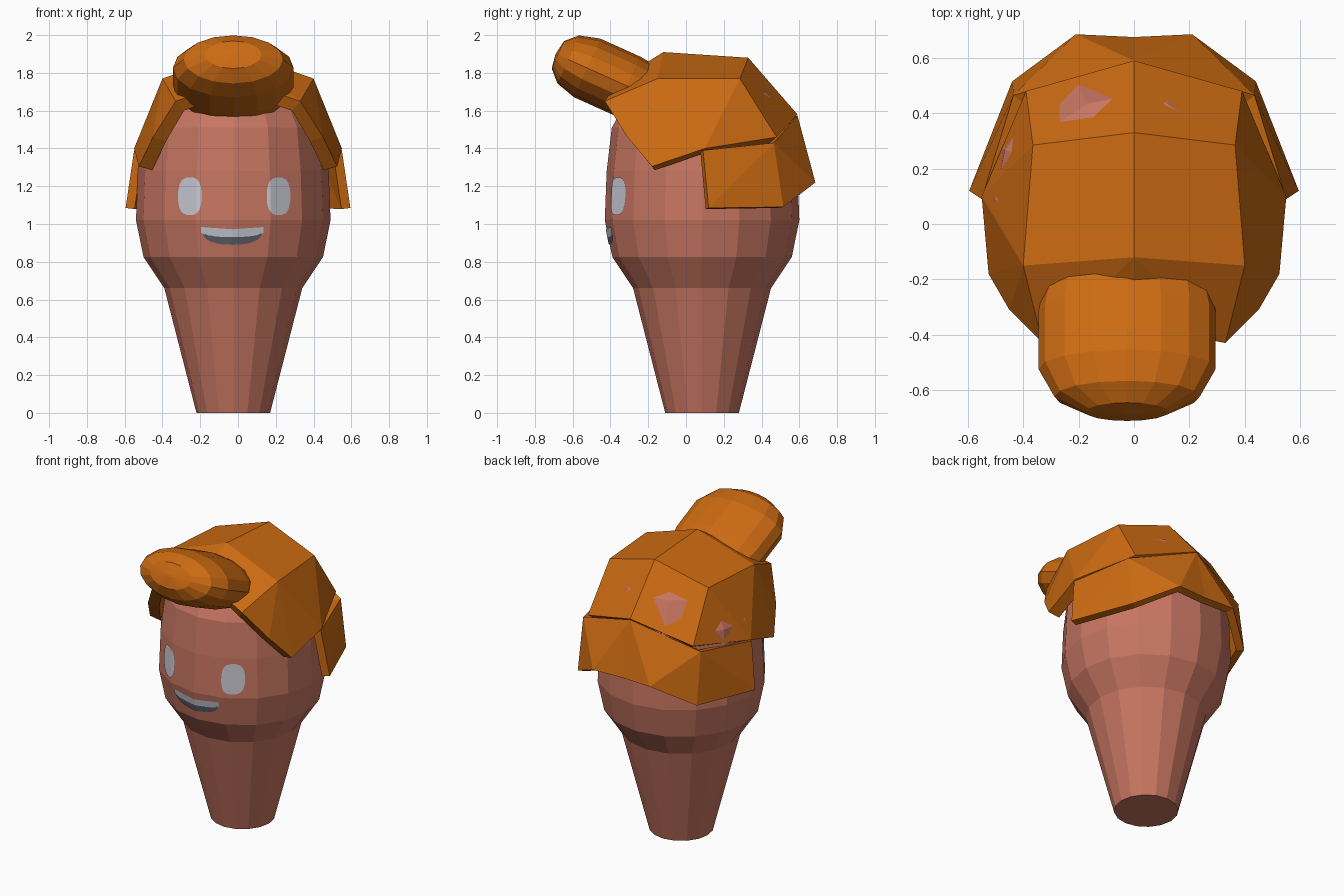
import bpy, bmesh
from math import cos, sin, pi
from mathutils import Vector
from mathutils.bvhtree import BVHTree

cube = bpy.data.objects.get("Cube")
if cube:
    bpy.data.objects.remove(cube)


def material(name, color):
    m = bpy.data.materials.new(name)
    m.use_nodes = True
    m.diffuse_color = (*color, 1)
    m.node_tree.nodes["Principled BSDF"].inputs["Base Color"].default_value = (*color, 1)
    return m


skin = material("terracotta skin", (0.57, 0.18, 0.12))
orange = material("orange hair", (0.6, 0.145, 0.006))
white = material("pale grey", (0.58, 0.58, 0.65))
dark = material("dark grey", (0.1, 0.11, 0.13))


def build(name, verts, faces, mat, fix_normals=True):
    mesh = bpy.data.meshes.new(name)
    mesh.from_pydata(verts, [], faces)
    if fix_normals:
        bm = bmesh.new()
        bm.from_mesh(mesh)
        bmesh.ops.recalc_face_normals(bm, faces=bm.faces)
        bm.to_mesh(mesh)
        bm.free()
    mesh.materials.append(mat)
    obj = bpy.data.objects.new(name, mesh)
    bpy.context.collection.objects.link(obj)
    return obj


def loft(name, profile, origin, u, v, axis, mat, sides=16):
    """Rings of (radius, distance) around an axis, closed at both ends."""
    u, v, axis, origin = map(Vector, (u, v, axis, origin))
    verts = [origin + axis * d + (u * cos(2 * pi * i / sides) + v * sin(2 * pi * i / sides)) * r
             for r, d in profile for i in range(sides)]
    faces = [list(range(sides)), list(range(len(verts) - sides, len(verts)))]
    for k in range(len(profile) - 1):
        for i in range(sides):
            j = (i + 1) % sides
            a, b = k * sides, (k + 1) * sides
            faces.append((a + i, a + j, b + j, b + i))
    return build(name, verts, faces, mat)


# Head and tapering neck
body = loft("head_and_neck",
            [(0.195, 0), (0.365, 0.66), (0.475, 0.825), (0.515, 1.02), (0.505, 1.28),
             (0.478, 1.51), (0.378, 1.69), (0.2, 1.8), (0.05, 1.83)],
            (-0.025, 0.085, 0), (1, 0, 0), (0, 1, 0), (0, 0, 1), skin)

# Forward-tilted hair roll
loft("hair_roll",
     [(0.8, 0.85), (0.95, 0.92), (1, 1.0), (1, 1.23), (0.82, 1.34), (0.47, 1.4), (0.05, 1.412)],
     (-0.025, 0.596, 1.322), (0.32, 0, 0), (0, 0.07, 0.155), (0, -0.91, 0.41), orange)


# Hair shells, modelled as one half and mirrored
def hair_shell(name, points, faces, thickness):
    keys = list(points)
    obj = build(name, list(points.values()),
                [[keys.index(k) for k in f] for f in faces.split()], orange)
    mirror = obj.modifiers.new("mirror", "MIRROR")
    mirror.use_clip = True
    solid = obj.modifiers.new("thickness", "SOLIDIFY")
    solid.thickness = thickness
    solid.offset = -1


hair_shell("hair_cap", {
    "A": (0, -0.12, 1.91), "B": (0, 0.33, 1.88), "C": (0, 0.59, 1.58),
    "D": (0.4, -0.15, 1.77), "E": (0.365, 0.285, 1.77), "F": (0.39, 0.48, 1.46),
    "G": (0.55, 0.1, 1.4), "H": (0.525, -0.18, 1.305),
    "J": (0.45, -0.31, 1.46), "I": (0.33, -0.43, 1.65), "K": (0, -0.36, 1.76),
}, "ABED BCFE EFG DEG DGH DHJ DJI ADI AIK", 0.075)

hair_shell("back_hair", {
    "C": (0, 0.59, 1.575), "F": (0.435, 0.465, 1.43), "G": (0.55, 0.09, 1.39),
    "L": (0.595, 0.12, 1.085), "M": (0.44, 0.515, 1.09),
    "N": (0.21, 0.685, 1.22), "O": (0, 0.675, 1.22),
}, "GFL FML FNM FCN CON", 0.05)

# Face details, laid as thin patches on the head
surface = BVHTree.FromPolygons([v.co for v in body.data.vertices],
                               [p.vertices for p in body.data.polygons])


def patch(name, mat, x0, x1, top, bottom, cols=16, rows=3):
    verts, faces = [], []
    for c in range(cols + 1):
        t = c / cols
        t = (1 - cos(pi * t)) / 2
        x = x0 + (x1 - x0) * t
        for r in range(rows + 1):
            z = bottom(2 * t - 1) + (top(2 * t - 1) - bottom(2 * t - 1)) * r / rows
            hit = surface.ray_cast(Vector((x, -2, z)), Vector((0, 1, 0)))[0]
            verts.append((x, hit.y - 0.006, z))
    n = rows + 1
    for c in range(cols):
        for r in range(rows):
            a = c * n + r
            faces.append((a, a + n, a + n + 1, a + 1))
    build(name, verts, faces, mat, fix_normals=False)


def bulge(t, power):
    return max(0.02, 1 - abs(t) ** power) ** (1 / power)


for side, x in (("right", -0.255), ("left", 0.215)):
    patch(side + "_eye", white, x - 0.062, x + 0.062,
          lambda t: 1.147 + 0.1 * bulge(t, 2.6), lambda t: 1.147 - 0.1 * bulge(t, 2.6))


def teeth_edge(t):
    return 0.957 - 0.027 * bulge(t, 2)


patch("teeth", white, -0.195, 0.135, lambda t: 0.972 + 0.012 * abs(t), teeth_edge)
patch("lower_lip", dark, -0.185, 0.125, teeth_edge, lambda t: 0.955 - 0.065 * bulge(t, 2.3))
